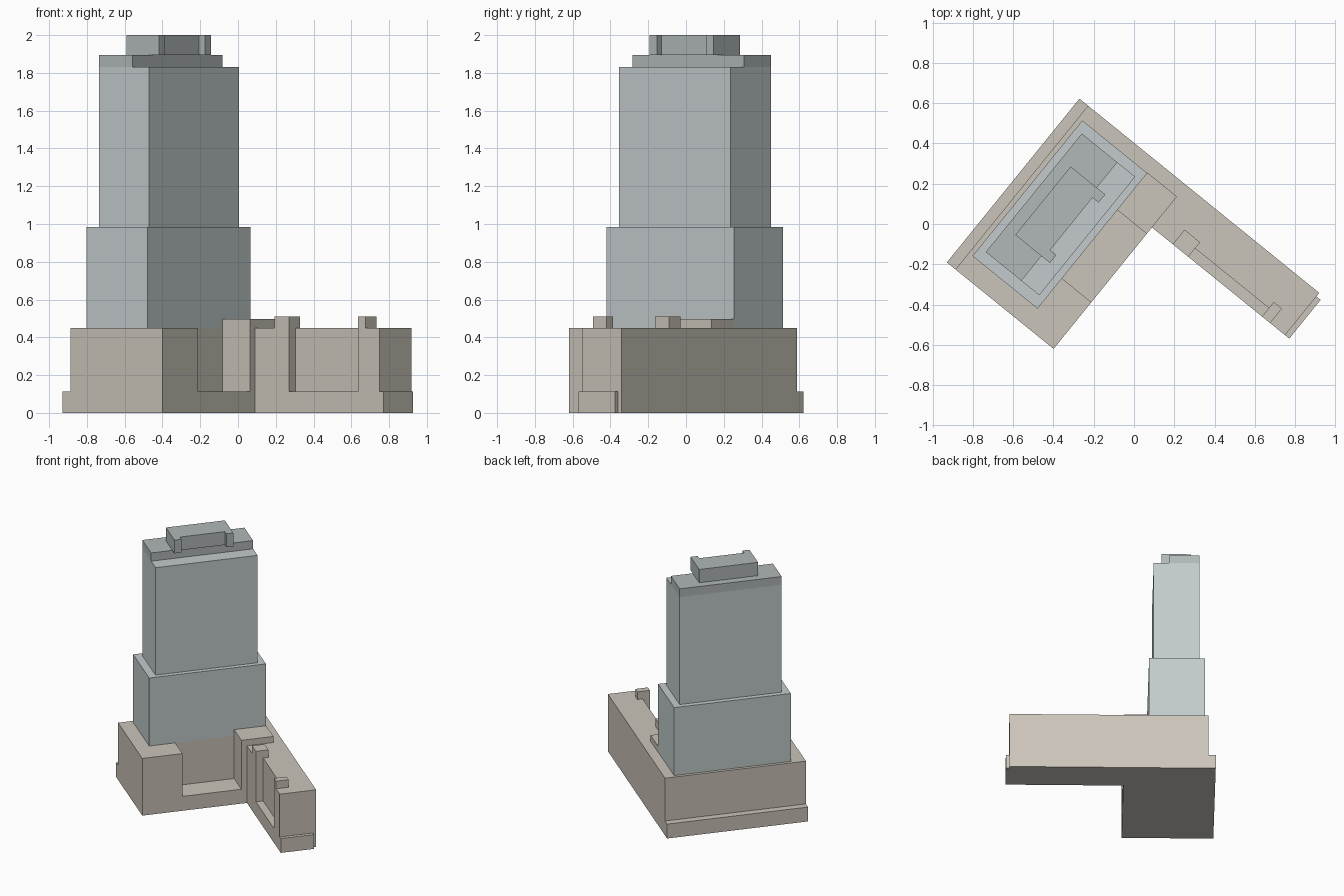
import bpy, bmesh, math

if "Cube" in bpy.data.objects:
    bpy.data.objects.remove(bpy.data.objects["Cube"])

# The whole building is laid out on local axes turned about z
ANGLE = math.radians(-39.0)


def material(name, color):
    m = bpy.data.materials.new(name)
    m.diffuse_color = (*color, 1)
    m.use_nodes = True
    m.node_tree.nodes["Principled BSDF"].inputs["Base Color"].default_value = m.diffuse_color
    return m


stone = material("stone", (0.60, 0.56, 0.49))
glass = material("glass_wall", (0.55, 0.60, 0.61))
roof = material("roof_grey", (0.44, 0.48, 0.48))


def prism(name, outline, z0, z1, mat):
    """Extrude a counter-clockwise footprint from z0 to z1."""
    bm = bmesh.new()
    face = bm.faces.new([bm.verts.new((x, y, z0)) for x, y in outline])
    ext = bmesh.ops.extrude_face_region(bm, geom=[face], use_keep_orig=True)
    for v in ext["geom"]:
        if isinstance(v, bmesh.types.BMVert):
            v.co.z = z1
    bmesh.ops.recalc_face_normals(bm, faces=bm.faces)
    mesh = bpy.data.meshes.new(name)
    bm.to_mesh(mesh)
    bm.free()
    mesh.materials.append(mat)
    ob = bpy.data.objects.new(name, mesh)
    ob.rotation_euler.z = ANGLE
    bpy.context.collection.objects.link(ob)
    return ob


def block(name, x0, x1, y0, y1, z0, z1, mat):
    return prism(name, [(x0, y0), (x1, y0), (x1, y1), (x0, y1)], z0, z1, mat)


# L-shaped ground plinth with a small step at the wing end
prism("plinth", [(-0.602, -0.733), (0.08, -0.733), (0.08, 0.043), (0.957, 0.043),
                 (0.957, 0.29), (0.93, 0.29), (0.93, 0.313), (-0.602, 0.313)],
      0, 0.113, stone)

# Podium with entrance court and recessed wing facade
prism("podium", [(-0.547, -0.733), (0.08, -0.733), (0.08, -0.435), (-0.108, -0.435),
                 (-0.108, 0.002), (0.08, 0.002), (0.08, 0.043), (0.312, 0.043),
                 (0.312, 0.097), (0.783, 0.097), (0.783, 0.043), (0.93, 0.043),
                 (0.93, 0.313), (-0.547, 0.313)],
      0.113, 0.45, stone)
block("link_roof", -0.108, 0.08, 0.002, 0.24, 0.45, 0.498, stone)

# Stair heads on the wing
for i, (x0, x1) in enumerate([(0.213, 0.312), (0.783, 0.835)]):
    block(f"stair_head_{i + 1}", x0, x1, 0.043, 0.136, 0.45, 0.51, stone)

# Stepped tower
block("tower_lower", -0.523, -0.108, -0.628, 0.238, 0.45, 0.985, glass)
block("tower_upper", -0.484, -0.143, -0.571, 0.186, 0.985, 1.83, glass)
block("tower_crown", -0.484, -0.257, -0.571, 0.186, 1.83, 1.895, roof)

# Rooftop plant room with two end returns
prism("plant_room", [(-0.424, -0.413), (-0.203, -0.413), (-0.203, -0.362), (-0.242, -0.362),
                     (-0.242, -0.028), (-0.203, -0.028), (-0.203, 0.024), (-0.424, 0.024)],
      1.895, 2.0, roof)
